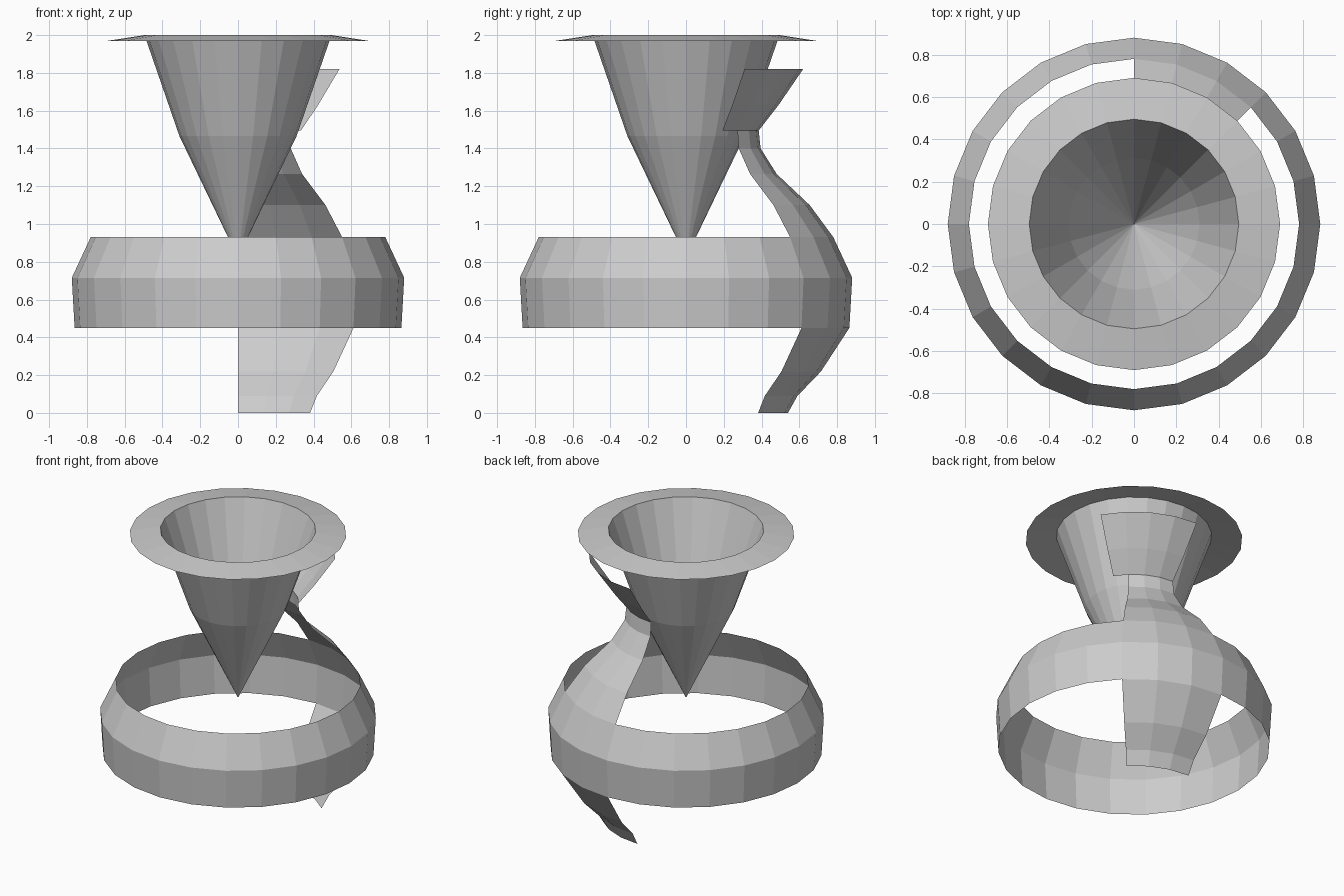
import bpy
from math import cos, sin, radians

if "Cube" in bpy.data.objects:
    bpy.data.objects.remove(bpy.data.objects["Cube"])

STEP = 15  # degrees per facet, 24 sides per full turn


def lathe(name, profile, start=0, end=360):
    """Sweep a (radius, height) profile around z between two angles."""
    n = (end - start) // STEP
    full = end - start == 360
    cols = n if full else n + 1
    rows = []
    verts, faces = [], []
    for r, z in profile:
        count = 1 if r == 0 else cols  # a zero radius is a single tip
        rows.append([len(verts) + (i % count) for i in range(cols)])
        for i in range(count):
            a = radians(start + i * STEP)
            verts.append((r * cos(a), r * sin(a), z))
    for low, high in zip(rows, rows[1:]):
        for i in range(n):
            j = (i + 1) % cols
            face = [low[i], low[j], high[j], high[i]]
            faces.append(list(dict.fromkeys(face)))
    mesh = bpy.data.meshes.new(name)
    mesh.from_pydata(verts, [], faces)
    mesh.update()
    obj = bpy.data.objects.new(name, mesh)
    bpy.context.collection.objects.link(obj)
    return obj


# Open cone with its sloping rim
lathe("funnel", [(0, 0.82), (0.31, 1.465), (0.495, 2.0)])
lathe("funnel_rim", [(0.69, 1.97), (0.495, 2.0)])

# Wide band around the middle
band = [(0.865, 0.45), (0.88, 0.715), (0.78, 0.93)]
lathe("ring_band", band)

# Curved strip at the back right, below and above the band
lathe("lower_strip", [(0.54, 0.0), (0.59, 0.09), (0.715, 0.22), band[0]], 45, 90)
lathe("upper_strip", [band[-1], (0.655, 1.1), (0.48, 1.265),
                      (0.395, 1.4), (0.385, 1.495)], 45, 90)

# Flared wider flap at the top of the strip
lathe("top_flap", [(0.385, 1.495), (0.49, 1.63), (0.62, 1.82)], 30, 90)
